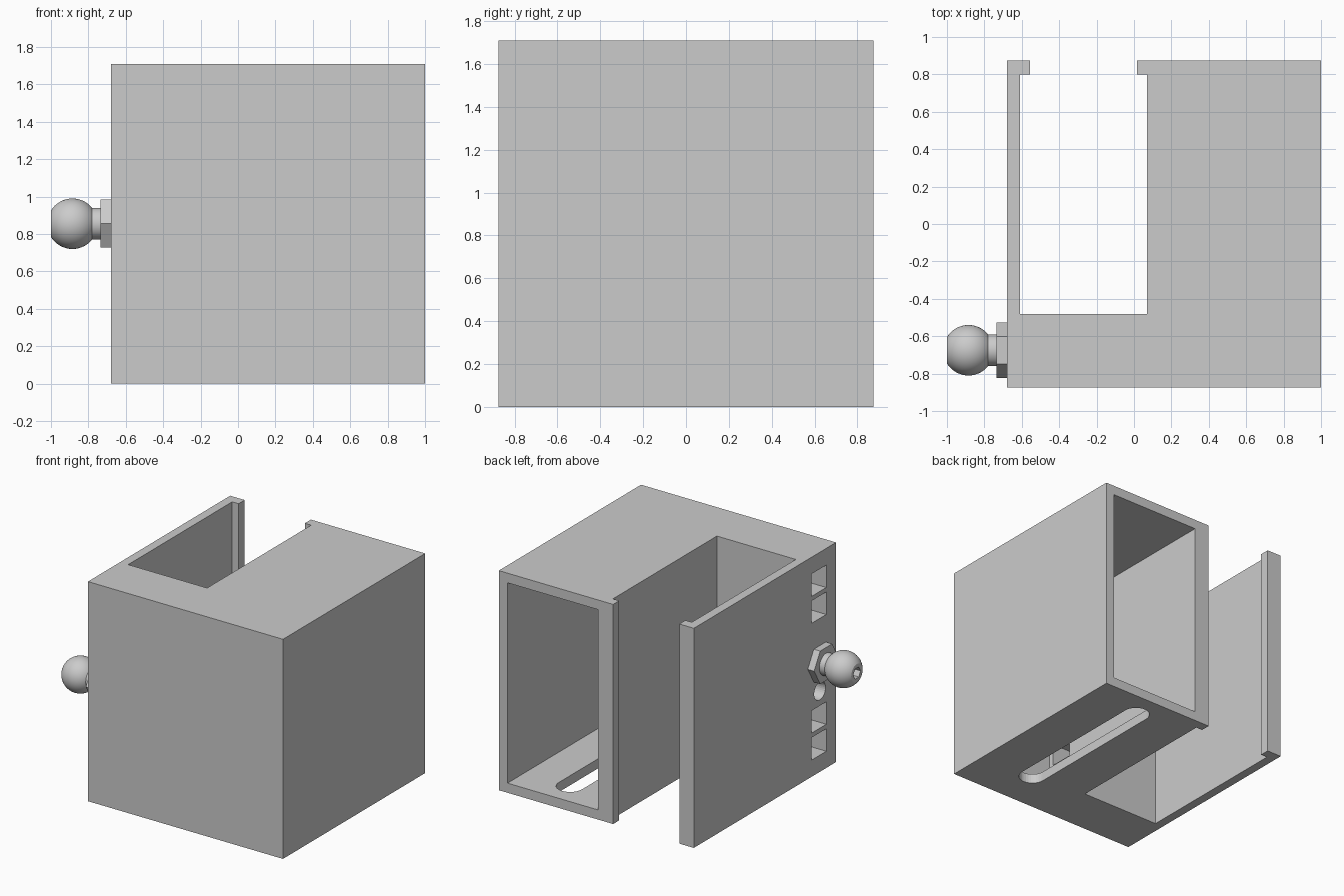
import bpy, bmesh, math
from mathutils import Matrix, Vector

if "Cube" in bpy.data.objects:
    bpy.data.objects.remove(bpy.data.objects["Cube"], do_unlink=True)

GREY = (0.6, 0.6, 0.6, 1)
mat = bpy.data.materials.new("light_grey")
mat.use_nodes = True
mat.diffuse_color = GREY
mat.node_tree.nodes["Principled BSDF"].inputs["Base Color"].default_value = GREY

H, MID = 1.71, 0.855
STUD_Y = -0.675


def make(name, bm):
    bmesh.ops.recalc_face_normals(bm, faces=bm.faces)
    mesh = bpy.data.meshes.new(name)
    bm.to_mesh(mesh)
    bm.free()
    mesh.materials.append(mat)
    obj = bpy.data.objects.new(name, mesh)
    bpy.context.collection.objects.link(obj)
    return obj


def prism(name, points, z0, z1):
    bm = bmesh.new()
    face = bm.faces.new([bm.verts.new((x, y, z0)) for x, y in points])
    top = bmesh.ops.extrude_face_region(bm, geom=[face])["geom"]
    bmesh.ops.translate(bm, vec=(0, 0, z1 - z0),
                        verts=[v for v in top if isinstance(v, bmesh.types.BMVert)])
    return make(name, bm)


def box(name, x0, x1, y0, y1, z0, z1):
    return prism(name, [(x0, y0), (x1, y0), (x1, y1), (x0, y1)], z0, z1)


def rod(name, x0, x1, r, z, sides):
    """Cylinder along x; first corner points along y."""
    bm = bmesh.new()
    bmesh.ops.create_cone(bm, cap_ends=True, segments=sides, radius1=r, radius2=r, depth=x1 - x0)
    turn = Matrix.Rotation(math.pi / 2, 4, "Y")
    bm.transform(Matrix.Translation(((x0 + x1) / 2, STUD_Y, z)) @ turn)
    return make(name, bm)


def cut(target, cutters):
    for c in cutters:
        c.hide_render = True
        mod = target.modifiers.new("cut", "BOOLEAN")
        mod.operation, mod.solver, mod.object = "DIFFERENCE", "EXACT", c
    bpy.context.view_layer.update()
    done = bpy.data.meshes.new_from_object(
        target.evaluated_get(bpy.context.evaluated_depsgraph_get()))
    target.modifiers.clear()
    target.data = done
    for c in cutters:
        bpy.data.objects.remove(c, do_unlink=True)


def smooth(obj):
    bpy.ops.object.select_all(action="DESELECT")
    obj.select_set(True)
    bpy.context.view_layer.objects.active = obj
    bpy.ops.object.shade_smooth_by_angle(angle=math.radians(30))


# Housing: plan outline with the rear channel and its two lips
outline = [(-0.68, -0.875), (1, -0.875), (1, 0.875), (0.015, 0.875), (0.015, 0.8),
           (0.07, 0.8), (0.07, -0.48), (-0.61, -0.48), (-0.61, 0.8),
           (-0.555, 0.8), (-0.555, 0.875), (-0.68, 0.875)]
housing = prism("housing", outline, 0, H)

# Storage pocket, open to the back
cutters = [box("pocket_cutter", 0.145, 0.925, -0.8, 1, 0.075, H - 0.075)]

# Rounded slot in the floor
slot = []
for yc, start in ((0.66, 0), (-0.53, math.pi)):
    for i in range(17):
        a = start + math.pi * i / 16
        slot.append((0.535 + 0.1 * math.cos(a), yc + 0.1 * math.sin(a)))
cutters.append(prism("floor_slot_cutter", slot, -0.1, 0.2))

# Strap tunnels, mirrored above and below the stud
for z0, z1 in ((0.13, 0.305), (0.34, 0.515)):
    for a, b in ((z0, z1), (H - z1, H - z0)):
        cutters.append(box("strap_tunnel_cutter", -0.8, 0.25, -0.755, -0.57, a, b))

# Round hole under the stud
cutters.append(rod("round_hole_cutter", -0.8, 0.25, 0.07, 0.63, 32))
cut(housing, cutters)

# Ball stud: hex collar, neck and ball with a hex socket
rod("hex_collar", -0.735, -0.68, 0.148, MID, 6)
smooth(rod("stud_neck", -0.8, -0.73, 0.085, MID, 32))

bm = bmesh.new()
bmesh.ops.create_uvsphere(bm, u_segments=48, v_segments=24, radius=0.135)
bm.transform(Matrix.Translation((-0.885, STUD_Y, MID)) @ Matrix.Rotation(math.pi / 2, 4, "Y"))
ball = make("ball", bm)
cut(ball, [box("ball_flat_cutter", -1.2, -1, -1, 0, 0.5, 1.2),
           rod("hex_socket_cutter", -1.1, -0.92, 0.045, MID, 6)])
smooth(ball)
